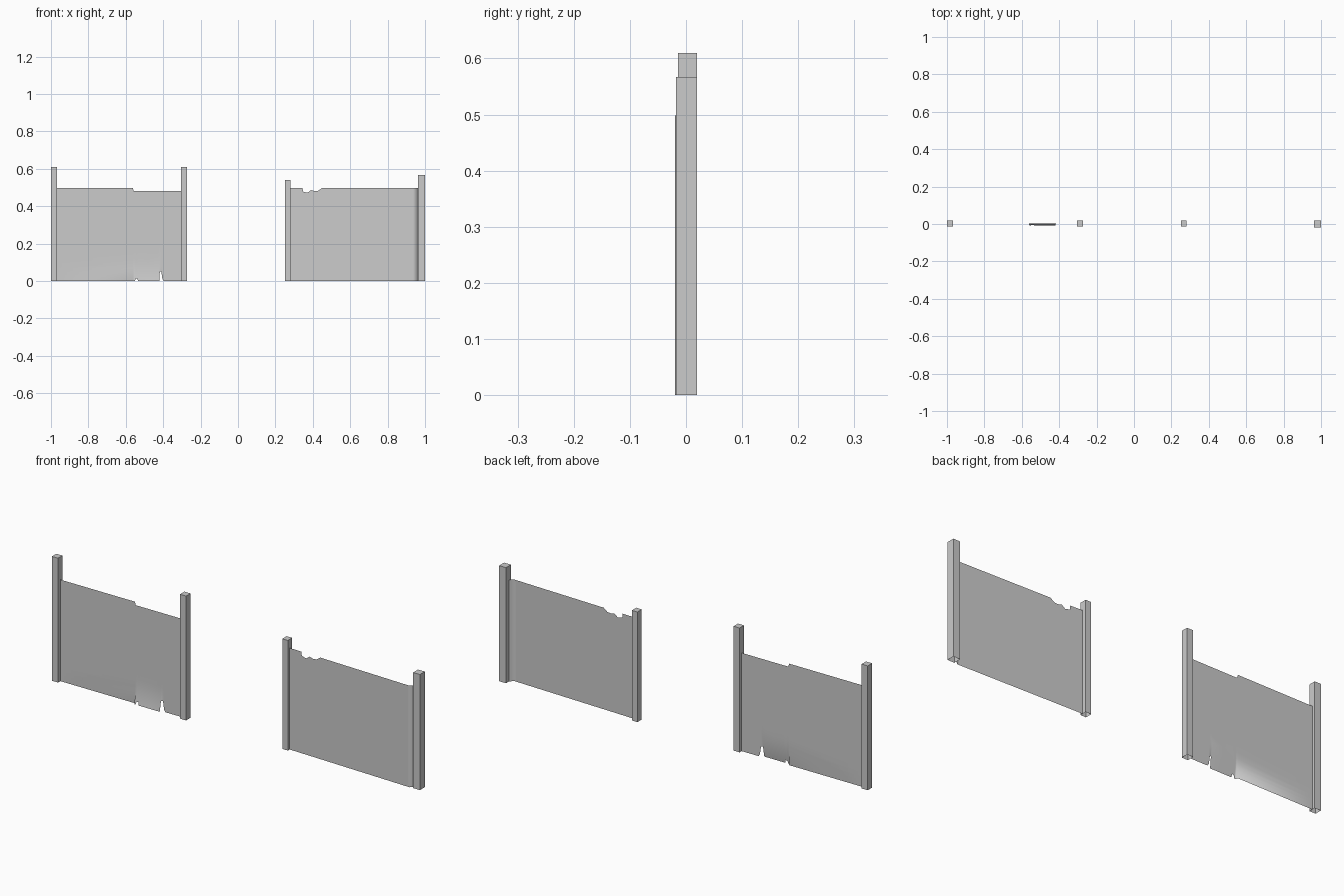
import bpy
import bmesh

cube = bpy.data.objects.get("Cube")
if cube:
    bpy.data.objects.remove(cube, do_unlink=True)

grey = bpy.data.materials.new("plain_grey")
grey.use_nodes = True
colour = (0.6, 0.6, 0.6, 1)
grey.diffuse_color = colour
grey.node_tree.nodes["Principled BSDF"].inputs["Base Color"].default_value = colour


def finish(name, bm):
    mesh = bpy.data.meshes.new(name)
    bm.to_mesh(mesh)
    bm.free()
    mesh.materials.append(grey)
    obj = bpy.data.objects.new(name, mesh)
    bpy.context.collection.objects.link(obj)
    return obj


def post(name, x0, x1, front, height):
    """Square post with a hollow, open foot."""
    back = 0.02
    bm = bmesh.new()
    bmesh.ops.create_cube(bm, size=1)
    for v in bm.verts:
        v.co.x = x0 if v.co.x < 0 else x1
        v.co.y = front if v.co.y < 0 else back
        v.co.z = 0 if v.co.z < 0 else height
    foot = [f for f in bm.faces if f.normal.z < -0.9]
    bmesh.ops.delete(bm, geom=foot, context='FACES_ONLY')
    finish(name, bm)


def sheet(name, columns, depth, rows=16):
    """Thin sheet from (x, bottom, top) columns; depth(x, z) gives y."""
    bm = bmesh.new()
    grid = []
    for x, low, high in columns:
        levels = [low + (high - low) * (i / rows) ** 2 for i in range(rows + 1)]
        grid.append([bm.verts.new((x, depth(x, z), z)) for z in levels])
    for a, b in zip(grid, grid[1:]):
        for i in range(rows):
            bm.faces.new((a[i], b[i], b[i + 1], a[i + 1]))
    obj = finish(name, bm)
    obj.data.shade_smooth()


# Posts
post("right_outer_post", -1.0, -0.967, -0.014, 0.61)
post("right_inner_post", -0.305, -0.272, -0.014, 0.61)
post("left_inner_post", 0.25, 0.28, -0.014, 0.54)
post("left_outer_post", 0.963, 1.0, -0.018, 0.567)


# Right panel: flat, with a torn flap that curls forward at its foot
def flap_depth(x, z):
    if -0.56 < x < -0.412:
        return 0.004 - 0.011 * max(0, 1 - z / 0.12) ** 2
    return 0.004


sheet("right_panel", [
    (-0.967, 0, 0.498), (-0.562, 0, 0.498), (-0.558, 0, 0.482),
    (-0.551, 0, 0.482), (-0.548, 0.012, 0.482), (-0.538, 0.015, 0.482),
    (-0.535, 0, 0.482), (-0.48, 0, 0.482), (-0.42, 0, 0.482),
    (-0.418, 0.052, 0.482), (-0.41, 0.052, 0.482), (-0.404, 0.01, 0.482),
    (-0.396, 0, 0.482), (-0.305, 0, 0.482)], flap_depth)


# Left panel: leans forward along its length, then folds back into the post
def lean_depth(x, z):
    if x < 0.945:
        return -0.02 * (x - 0.28) / 0.665
    return -0.02 + 0.016 * (x - 0.945) / 0.018


sheet("left_panel", [
    (0.28, 0, 0.498), (0.345, 0, 0.498), (0.348, 0, 0.478),
    (0.372, 0, 0.472), (0.39, 0, 0.486), (0.41, 0, 0.481),
    (0.43, 0, 0.483), (0.45, 0, 0.498), (0.935, 0, 0.498),
    (0.945, 0, 0.498), (0.954, 0, 0.498), (0.963, 0, 0.498)], lean_depth)
